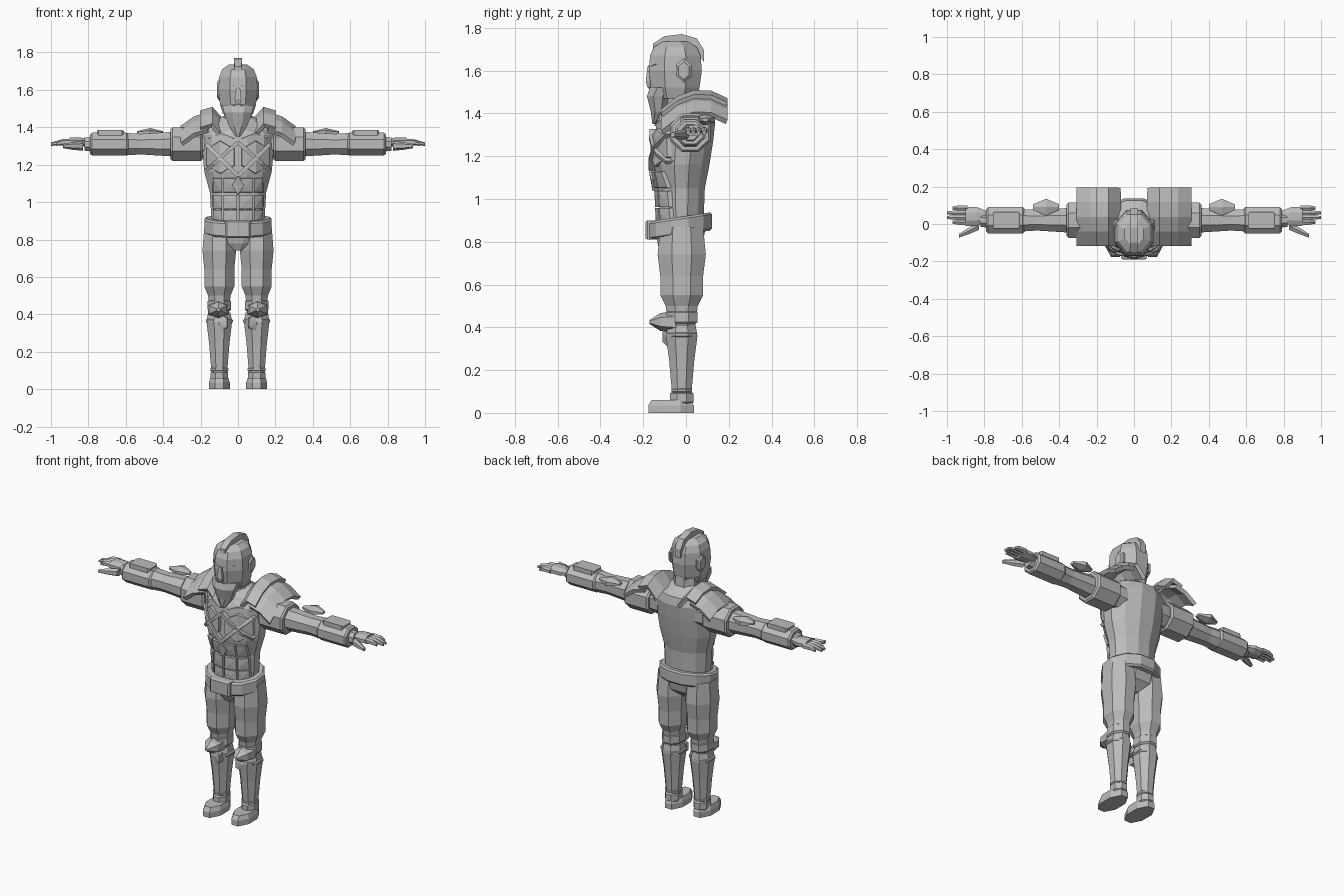
import bpy
import bmesh
from math import sin, cos, pi, sqrt
from mathutils import Vector

if "Cube" in bpy.data.objects:
    bpy.data.objects.remove(bpy.data.objects["Cube"], do_unlink=True)

stone = (.5, .5, .5, 1)
grey = bpy.data.materials.new("stone_grey")
grey.use_nodes = True
grey.diffuse_color = stone
grey.node_tree.nodes["Principled BSDF"].inputs["Base Color"].default_value = stone


def build(name, verts, faces, both=False):
    """Flat-shaded mesh; with both=True also its mirror image across x."""
    made = []
    for label, side in (("left_", 1), ("right_", -1)) if both else (("", 1),):
        bm = bmesh.new()
        points = [bm.verts.new((side * x, y, z)) for x, y, z in verts]
        for face in faces:
            bm.faces.new([points[index] for index in face])
        bmesh.ops.recalc_face_normals(bm, faces=bm.faces)
        mesh = bpy.data.meshes.new(label + name)
        bm.to_mesh(mesh)
        bm.free()
        mesh.materials.append(grey)
        obj = bpy.data.objects.new(label + name, mesh)
        bpy.context.scene.collection.objects.link(obj)
        made.append(obj)
    return made


def skin(name, sections, both):
    """Closed skin over a row of equal-sided sections."""
    n = len(sections[0])
    verts = [point for section in sections for point in section]
    faces = [range(n), range(len(verts) - n, len(verts))]
    for start in range(0, len(verts) - n, n):
        for k in range(n):
            j = (k + 1) % n
            faces.append((start + k, start + j, start + n + j, start + n + k))
    build(name, verts, faces, both)


def polygon(n, turn=.5):
    """Unit polygon whose flat sides touch the unit square when turned by a half."""
    size = 1 / cos(pi / n) if turn else 1
    angles = [2 * pi * (k + turn) / n for k in range(n)]
    return [(size * cos(angle), size * sin(angle)) for angle in angles]


def loft(name, centre, rings, aspect=1, axis="z", n=8, both=False, lean=0, shear=0):
    """Rings hold position on the axis and radius, with an optional offset."""
    sections = []
    for place, radius, *offset in rings:
        section = []
        for u, v in polygon(n):
            u = centre[0] + radius * u + lean * (place - rings[0][0])
            v = centre[1] + radius * aspect * v + sum(offset)
            spot = {"x": (place, u, v), "y": (u, place, v), "z": (u, v, place + shear * v)}
            section.append(spot[axis])
        sections.append(section)
    skin(name, sections, both)


def band(name, centre, start, end, radius, edge=.01, **options):
    """Thick band with both rims chamfered."""
    rim = radius - edge
    rings = [(start, rim), (start + edge, radius), (end - edge, radius), (end, rim)]
    loft(name, centre, rings, **options)


def front(body, x, z):
    """The y of a lofted body's front surface at x, z."""
    for low, high in zip(body["rings"], body["rings"][1:]):
        if low[0] <= z <= high[0]:
            blend = (z - low[0]) / (high[0] - low[0])
            radius = low[1] + (high[1] - low[1]) * blend
            offset = sum(low[2:]) * (1 - blend) + sum(high[2:]) * blend
            bulge = sqrt(max(0, 1 - (x / radius) ** 2))
            return body["centre"][1] + offset - radius * body["aspect"] * bulge
    raise ValueError("point lies above or below the body")


def plate(name, body, middle, size, n=4, turn=.5, rise=.02, slope=0, both=True):
    """Polygonal armour plate that follows the front of a body."""
    verts, faces = [], [range(n)]
    for scale, depth in ((1, -rise), (.93, rise)):
        for u, v in polygon(n, turn):
            x = middle[0] + u * size[0] * scale
            z = middle[1] + v * size[1] * scale + slope * (x - middle[0])
            verts.append((x, front(body, x, z) - depth, z))
    verts.append((middle[0], front(body, *middle) - rise, middle[1]))
    for k in range(n):
        j = (k + 1) % n
        faces += [(k, j, n + j, n + k), (n + k, n + j, n + n)]
    build(name, verts, faces, both)


def strap(name, body, start, end, width=.01, steps=4):
    """Narrow strip across a body's front."""
    start, end = Vector(start), Vector(end)
    across = (end - start).orthogonal().normalized() * width
    sections = []
    for step in range(steps + 1):
        middle = start.lerp(end, step / steps)
        y = front(body, *middle)
        a, b = middle - across, middle + across
        sections.append([(a.x, y + width, a.y), (a.x, y - 3 * width, a.y),
                         (b.x, y - 3 * width, b.y), (b.x, y + width, b.y)])
    skin(name, sections, True)


def shoulder_guard(name, rows, columns=5):
    """Arched sheet: rows hold x and ridge height, dropping to front and back."""
    verts, faces = [], []
    for x, ridge in rows:
        for k in range(columns):
            t = k / (columns - 1)
            verts.append((x, .3 * t - .11, ridge - .25 * (t - .6) ** 2))
    for start in range(0, len(verts) - columns, columns):
        for k in range(start, start + columns - 1):
            faces.append((k, k + 1, k + columns + 1, k + columns))
    for obj in build(name, verts, faces, True):
        thickness = obj.modifiers.new("thickness", "SOLIDIFY")
        thickness.thickness, thickness.offset = .025, 0


# Torso, neck and pelvis
torso = dict(centre=(0, -.02), aspect=.72, rings=[
    (.86, .14), (1.05, .15), (1.16, .18), (1.27, .19, .01), (1.36, .19, .02), (1.41, .16, .03), (1.46, .08, .02)])
loft("torso", n=12, **torso)
loft("neck", (0, -.01), [(1.4, .08), (1.52, .07)])
loft("pelvis", (0, -.02), [(.74, .06), (.79, .13), (.87, .15)], aspect=.75)

# Chest and belly armour
plate("breast_plate", torso, (.095, 1.24), (.08, .08), n=6)
plate("collar_plate", torso, (.09, 1.37), (.07, .03), rise=.01)
strap("upper_strap", torso, (0, 1.32), (.17, 1.17))
strap("lower_strap", torso, (0, 1.14), (.17, 1.31))
plate("belly_gem", torso, (0, 1.09), (.035, .055), turn=0, rise=.03, both=False)
for row, height in enumerate((.92, 1, 1.09)):
    plate(f"belly_plate_{row}", torso, (.042, height), (.038, .04))
    plate(f"side_belly_plate_{row}", torso, (.11, height), (.026, .04))

# Belt, buckle and groin guard
waist = (0, -.03)
band("belt", waist, .835, .92, .178, aspect=.85, n=12, shear=.15)
band("buckle", (0, .855), -.19, -.13, .07, aspect=.65, axis="y", n=4)
loft("groin_guard", (0, -.1), [(.74, .02), (.78, .06), (.84, .08)], aspect=.5)

# Head, beard and face
head = dict(centre=(0, -.05), aspect=1.18, rings=[
    (1.47, .08), (1.52, .096), (1.6, .105), (1.67, .1), (1.71, .085), (1.735, .05)])
loft("head", **head)
loft("beard", (0, -.13), [(1.35, .01, -.02), (1.41, .05), (1.48, .075), (1.52, .085, .02)], aspect=.7)
loft("nose", (0, -.17), [(1.52, .01), (1.55, .018), (1.62, .01)], n=4)
plate("moustache", head, (.03, 1.51), (.03, .01), turn=0, slope=-.6, rise=.015)
plate("eyebrow", head, (.045, 1.625), (.03, .008), turn=0, slope=.2, rise=.008)
plate("eye", head, (.04, 1.595), (.02, .01), turn=0, rise=.004)
band("ear", (-.01, 1.6), .08, .112, .035, aspect=1.4, axis="x", n=6, both=True)
loft("crest", (0, 1.74), [(-.155, .018, -.04), (-.1, .022, -.01), (-.02, .022), (.05, .022, -.02), (.083, .02, -.07)],
     aspect=1.4, axis="y", n=4)

# Layered shoulder guards
shoulder_guard("top_shoulder_guard", [(.08, 1.43), (.14, 1.5), (.2, 1.48)])
shoulder_guard("lower_shoulder_guard", [(.16, 1.47), (.23, 1.45), (.3, 1.4)])

# Arms, sleeves, elbow spikes and bracers
arm = (.02, 1.31)
along_arm = dict(axis="x", both=True)
loft("arm", arm, [(.13, .08), (.36, .065), (.52, .055), (.6, .06), (.82, .035)], **along_arm)
band("sleeve", arm, .19, .36, .095, aspect=.95, **along_arm)
loft("elbow_spike", (.09, 1.37), [(.4, .015), (.47, .045), (.54, .015)], aspect=.5, n=6, **along_arm)
band("bracer", arm, .585, .79, .07, aspect=.87, **along_arm)
band("bracer_plate", (.02, 1.365), .61, .755, .045, aspect=.45, n=4, **along_arm)

# Hands
loft("palm", (.04, 1.32), [(.79, .03), (.84, .05), (.9, .05)], aspect=.5, **along_arm)
for k, (finger, tip) in enumerate(dict(little=.97, ring=1, middle=1, index=.97).items()):
    loft(finger + "_finger", (.085 - .025 * k, 1.32), [(.89, .015), (.94, .014), (tip, .008, -.01)],
         n=6, **along_arm)
loft("thumb", (-.01, 1.3), [(.83, .022), (.88, .018), (.935, .01)], lean=-.5, n=6, **along_arm)

# Legs: baggy trousers, knees, greaves and boots
leg = (.1, -.02)
loft("trouser_leg", leg, [(.4, .05), (.5, .06), (.55, .08), (.64, .08), (.74, .09), (.87, .08)],
     aspect=1.25, both=True)
band("knee_cuff", leg, .415, .48, .062, aspect=1.2, both=True)
loft("knee_spike", (.105, .425), [(-.17, .01), (-.12, .045), (-.05, .055)], aspect=.8, axis="y", n=6, both=True)
greave = dict(centre=leg, aspect=1.08, rings=[(.09, .042), (.24, .054), (.36, .068), (.41, .06)])
loft("greave", both=True, **greave)
shin = dict(greave, centre=(0, leg[1]), rings=[(z, 2 * radius) for z, radius in greave["rings"]], aspect=.6)
plate("shin_guard", shin, (.1, .355), (.045, .045), n=6)
band("calf_band", leg, .35, .38, .072, both=True)
band("ankle_band", leg, .09, .12, .048, both=True)
band("instep", leg, .04, .1, .046, aspect=1.2, both=True)
loft("boot", (.1, -.07), [(0, .056), (.035, .056), (.06, .048)], aspect=1.9, both=True)
